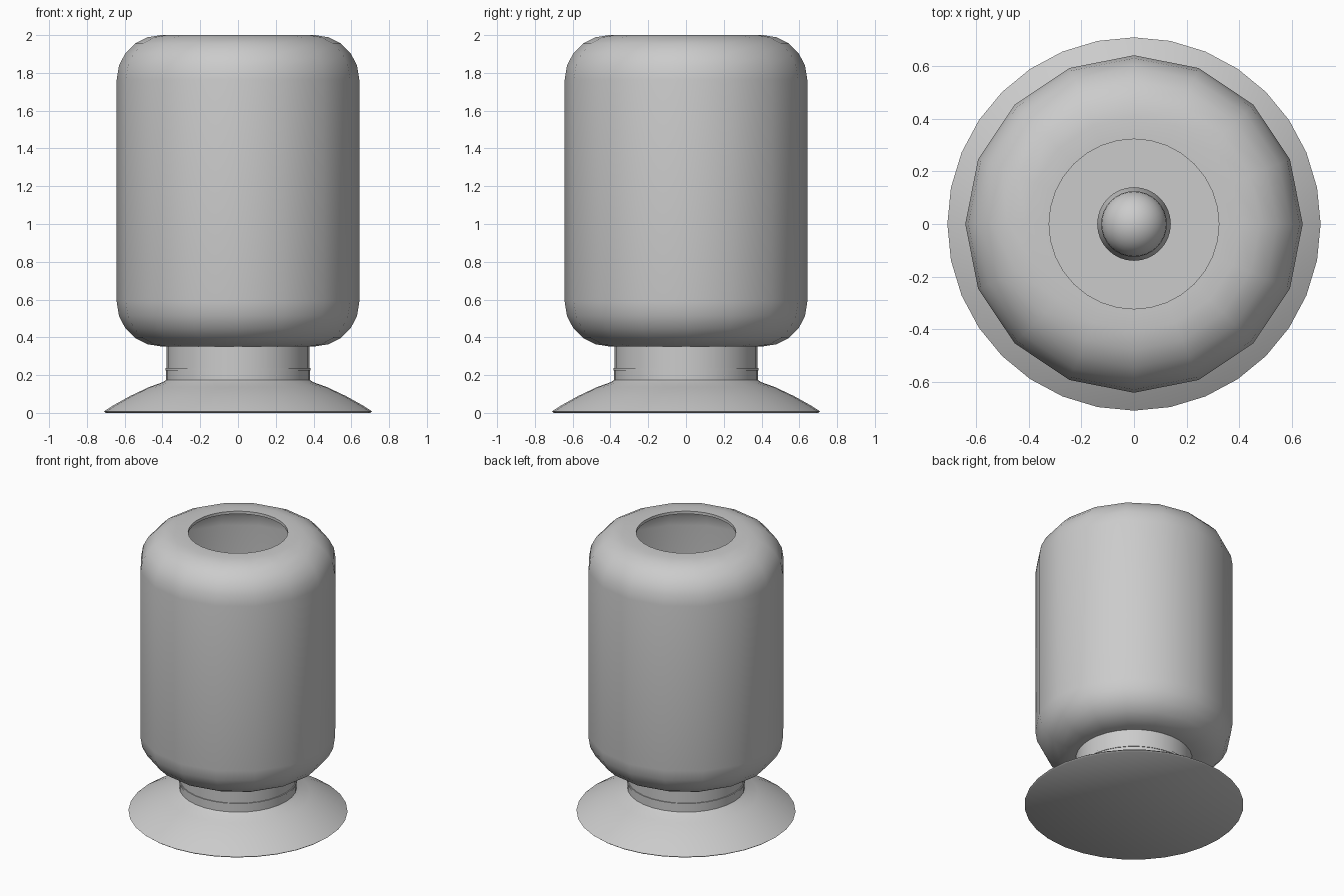
import bpy, bmesh, math

if "Cube" in bpy.data.objects:
    bpy.data.objects.remove(bpy.data.objects["Cube"])


def lathe(name, profile, sides, angle=40):
    """Spin an (r, z) profile round the z axis; r = 0 points become poles."""
    bm = bmesh.new()
    rings = []
    for r, z in profile:
        if r == 0:
            rings.append([bm.verts.new((0, 0, z))] * sides)
        else:
            rings.append([bm.verts.new((r * math.cos(2 * math.pi * i / sides),
                                        r * math.sin(2 * math.pi * i / sides), z))
                          for i in range(sides)])
    for a, b in zip(rings, rings[1:]):
        for i in range(sides):
            j = (i + 1) % sides
            corners = list(dict.fromkeys((a[i], a[j], b[j], b[i])))
            if len(corners) > 2:
                bm.faces.new(corners)
    bmesh.ops.remove_doubles(bm, verts=bm.verts[:], dist=1e-5)
    bmesh.ops.recalc_face_normals(bm, faces=bm.faces[:])
    mesh = bpy.data.meshes.new(name)
    bm.to_mesh(mesh)
    bm.free()
    obj = bpy.data.objects.new(name, mesh)
    bpy.context.collection.objects.link(obj)
    bpy.ops.object.select_all(action='DESELECT')
    obj.select_set(True)
    bpy.context.view_layer.objects.active = obj
    bpy.ops.object.shade_smooth_by_angle(angle=math.radians(angle))
    return obj


def rounded_side(r, bottom, top, corner, steps=5):
    """Straight wall with a quarter-round at the bottom and the top."""
    arc = [math.pi / 2 * i / steps for i in range(steps + 1)]
    low = [(r - corner + corner * math.sin(a), bottom + corner * (1 - math.cos(a))) for a in arc]
    high = [(r - corner + corner * math.cos(a), top - corner * (1 - math.sin(a))) for a in arc]
    return low + high


# Flared foot with flat underside
lathe("foot", [(0, 0), (0.70, 0), (0.71, 0.008), (0.66, 0.04), (0.57, 0.09),
               (0.47, 0.137), (0.40, 0.162), (0.38, 0.175), (0.38, 0.228), (0, 0.228)], 32)

# Thin collar between foot and neck
lathe("collar", [(0, 0.224), (0.384, 0.224), (0.384, 0.238), (0, 0.238)], 32)

# Neck that carries the shade, closed on top to form the inside floor
lathe("neck", [(0, 0.238), (0.378, 0.238), (0.378, 0.375), (0, 0.375)], 32)

# Sixteen-sided hollow shade: outer wall, then inner wall
outer = rounded_side(0.642, 0.352, 2.0, 0.235)
inner = rounded_side(0.625, 0.369, 1.983, 0.22)
lathe("shade", [(0.33, 0.352)] + outer + [(0.336, 2.0), (0.336, 1.983)]
      + inner[::-1] + [(0.33, 0.369), (0.33, 0.352)], 16)

# Round lip of the top opening
lathe("opening_rim", [(0.323, 1.98), (0.338, 1.98), (0.338, 2.0), (0.323, 2.0), (0.323, 1.98)], 32)

# Lamp holder and bulb standing inside the shade
lathe("bulb_holder", [(0, 0.37), (0.14, 0.37), (0.14, 0.55), (0.125, 0.62), (0, 0.62)], 32)
dome = [(0.125 * math.cos(math.pi / 2 * i / 8), 0.95 + 0.125 * math.sin(math.pi / 2 * i / 8))
        for i in range(8)]
lathe("bulb", [(0, 0.61), (0.124, 0.61)] + dome + [(0, 1.075)], 32)
